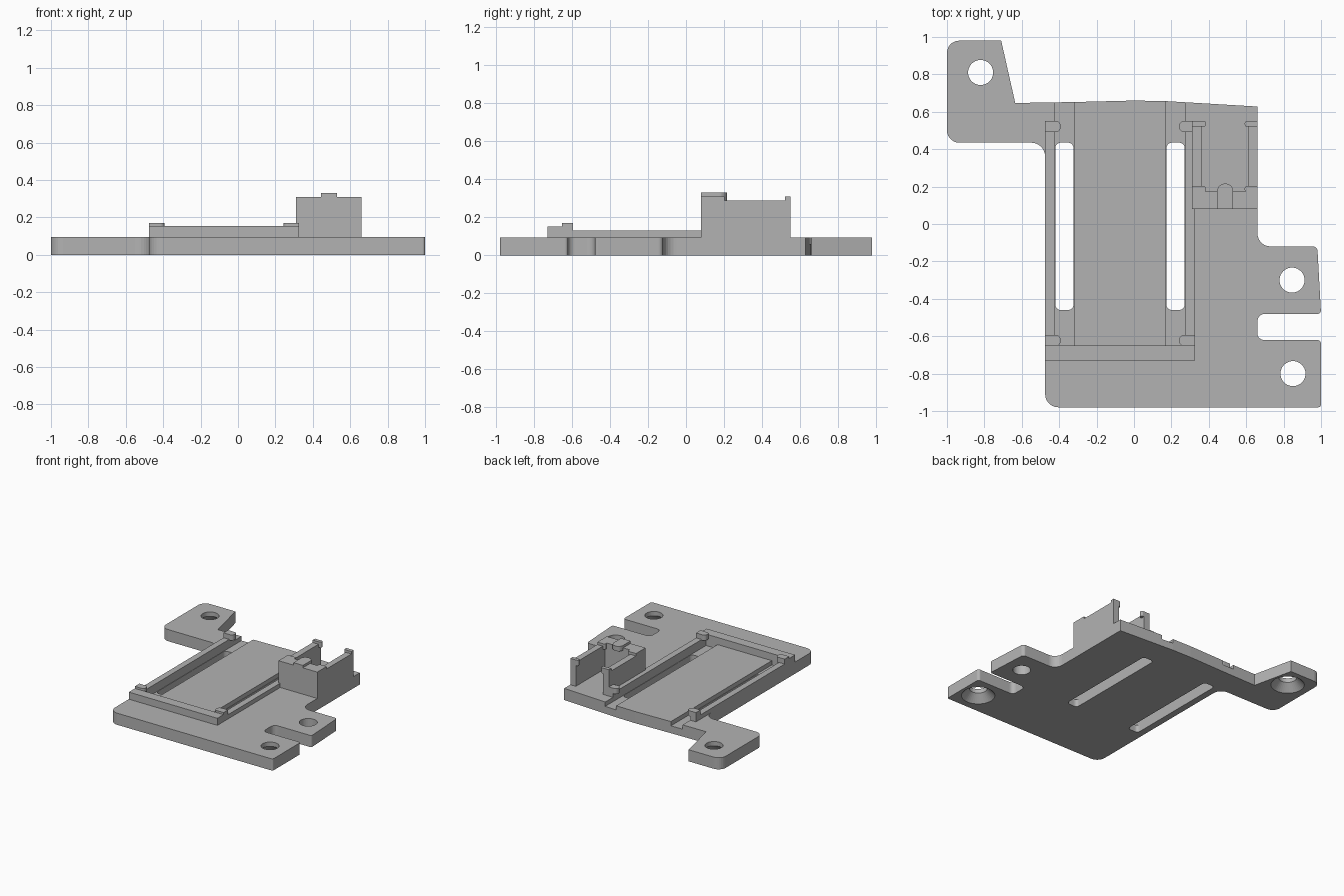
import bpy, bmesh, math
from mathutils import Vector

if "Cube" in bpy.data.objects:
    bpy.data.objects.remove(bpy.data.objects["Cube"])

grey = bpy.data.materials.new("plain grey")
grey.use_nodes = True
grey.diffuse_color = (0.45, 0.45, 0.45, 1)
grey.node_tree.nodes["Principled BSDF"].inputs["Base Color"].default_value = grey.diffuse_color


def add_object(name, bm):
    bmesh.ops.recalc_face_normals(bm, faces=bm.faces)
    mesh = bpy.data.meshes.new(name)
    bm.to_mesh(mesh)
    bm.free()
    mesh.materials.append(grey)
    ob = bpy.data.objects.new(name, mesh)
    bpy.context.collection.objects.link(ob)
    return ob


def rounded(corners, steps=7):
    """Replace every (x, y, radius) corner by a fillet arc."""
    out = []
    for i, (x, y, r) in enumerate(corners):
        p = Vector((x, y))
        if r == 0:
            out.append(p)
            continue
        a = (Vector(corners[i - 1][:2]) - p).normalized()
        b = (Vector(corners[(i + 1) % len(corners)][:2]) - p).normalized()
        half = a.angle(b) / 2
        centre = p + (a + b).normalized() * r / math.sin(half)
        start = p + a * r / math.tan(half) - centre
        end = p + b * r / math.tan(half) - centre
        sweep = math.pi - 2 * half
        for k in range(steps + 1):
            t = k / steps
            v = start * math.sin((1 - t) * sweep) + end * math.sin(t * sweep)
            out.append(centre + v / math.sin(sweep))
    return out


def prism(name, corners, z0, z1):
    bm = bmesh.new()
    face = bm.faces.new([bm.verts.new((p.x, p.y, z0)) for p in rounded(corners)])
    top = bmesh.ops.extrude_face_region(bm, geom=[face])["geom"]
    bmesh.ops.translate(bm, vec=(0, 0, z1 - z0),
                        verts=[v for v in top if isinstance(v, bmesh.types.BMVert)])
    return add_object(name, bm)


def box(name, x0, x1, y0, y1, z0, z1, left=0, right=0, back=0):
    """Block with optional corner radii on its left, right or back side."""
    return prism(name, [(x0, y0, left), (x1, y0, right),
                        (x1, y1, max(right, back)), (x0, y1, max(left, back))], z0, z1)


def cone(name, x, y, z0, z1, r0, r1):
    bm = bmesh.new()
    bmesh.ops.create_cone(bm, cap_ends=True, segments=40, radius1=r0, radius2=r1, depth=z1 - z0)
    bmesh.ops.translate(bm, vec=(x, y, (z0 + z1) / 2), verts=bm.verts)
    return add_object(name, bm)


def cut(target, cutters):
    for c in cutters:
        mod = target.modifiers.new("cut", "BOOLEAN")
        mod.operation, mod.solver, mod.object = "DIFFERENCE", "EXACT", c
    graph = bpy.context.evaluated_depsgraph_get()
    mesh = bpy.data.meshes.new_from_object(target.evaluated_get(graph))
    target.modifiers.clear()
    target.data = mesh
    for c in cutters:
        bpy.data.objects.remove(c)


# Base plate with its three mounting ears
T = 0.095
plate = prism("base_plate", [
    (-0.475, -0.98, 0.07), (1, -0.98, 0.015), (1, -0.62, 0.02), (0.66, -0.62, 0.035),
    (0.66, -0.48, 0.04), (1, -0.48, 0.015), (0.98, -0.12, 0.025), (0.66, -0.12, 0.07),
    (0.66, 0.628, 0), (0.17, 0.657, 0), (0, 0.66, 0), (-0.32, 0.652, 0), (-0.635, 0.647, 0),
    (-0.71, 0.98, 0), (-1, 0.98, 0.065), (-1, 0.435, 0.065), (-0.475, 0.435, 0.075)], 0, T)

# Channels, through slots and screw holes
cutters = []
for x0 in (-0.424, 0.17):
    cutters.append(box("channel_cutter", x0, x0 + 0.104, -0.65, 0.8, T - 0.035, T + 0.1))
    cutters.append(box("slot_cutter", x0 + 0.003, x0 + 0.101, -0.46, 0.435, -0.1, 0.2, 0.03, 0.03))
for x, y, countersunk in ((-0.82, 0.81, True), (0.845, -0.30, False), (0.85, -0.80, True)):
    cutters.append(cone("hole_cutter", x, y, -0.1, 0.2, 0.067, 0.067))
    if countersunk:
        cutters.append(cone("countersink_cutter", x, y, -0.01, 0.06, 0.135, 0.067))
cut(plate, cutters)

# Raised rails and front lip of the tray
box("left_rail", -0.475, -0.424, -0.66, 0.55, T - 0.01, 0.13)
box("right_rail", 0.274, 0.325, -0.66, 0.55, T - 0.01, 0.13)
box("front_lip", -0.475, 0.325, -0.73, -0.65, T - 0.01, 0.153)

# Rounded retaining clips over the tray corners
for end, y in (("front", -0.652), ("back", 0.492)):
    box(end + "_left_clip", -0.475, -0.392, y, y + 0.058, 0.125, 0.17, right=0.025)
    box(end + "_right_clip", 0.242, 0.325, y, y + 0.058, 0.125, 0.17, left=0.025)

# Connector housing, open at the back
box("housing_front_wall", 0.31, 0.66, 0.08, 0.175, T - 0.01, 0.31)
box("housing_left_wall", 0.31, 0.363, 0.17, 0.55, T - 0.01, 0.29)
box("housing_right_wall", 0.61, 0.66, 0.17, 0.55, T - 0.01, 0.29)
box("housing_latch", 0.445, 0.53, 0.08, 0.216, 0.29, 0.33, back=0.04)
for end, y in (("front", 0.172), ("back", 0.52)):
    box("housing_" + end + "_left_hook", 0.31, 0.385, y, y + 0.03, 0.265, 0.31, right=0.012)
    box("housing_" + end + "_right_hook", 0.592, 0.66, y, y + 0.03, 0.265, 0.31, left=0.012)
